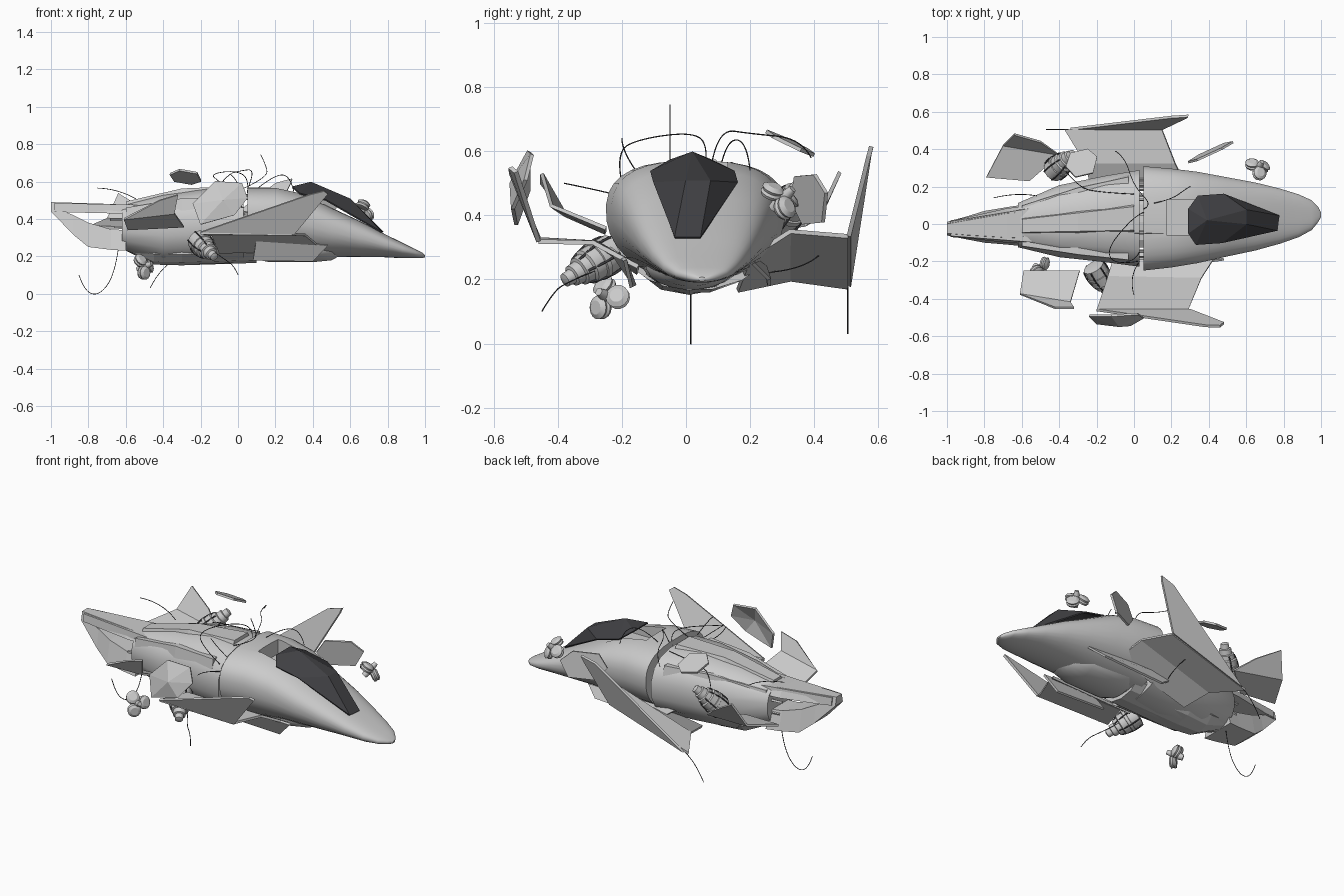
import bpy, bmesh, math, random
from mathutils import Vector

if "Cube" in bpy.data.objects:
    bpy.data.objects.remove(bpy.data.objects["Cube"])

random.seed(4)
dark = bpy.data.materials.new("dark_glass")
dark.diffuse_color = (0.05, 0.05, 0.055, 1)
dark.use_nodes = True
dark.node_tree.nodes["Principled BSDF"].inputs["Base Color"].default_value = dark.diffuse_color


def make(name, verts, faces, smooth=None, thick=0, mat=None):
    me = bpy.data.meshes.new(name)
    me.from_pydata([tuple(v) for v in verts], [], faces)
    bm = bmesh.new()
    bm.from_mesh(me)
    bmesh.ops.recalc_face_normals(bm, faces=bm.faces)
    bm.to_mesh(me)
    bm.free()
    ob = bpy.data.objects.new(name, me)
    bpy.context.collection.objects.link(ob)
    if thick:
        mod = ob.modifiers.new("thickness", 'SOLIDIFY')
        mod.thickness, mod.offset = thick, 0
    if mat:
        me.materials.append(mat)
    if smooth:
        bpy.context.view_layer.objects.active = ob
        ob.select_set(True)
        bpy.ops.object.shade_smooth_by_angle(angle=math.radians(smooth))
        ob.select_set(False)
    return ob


def loft(name, rings, **kw):
    n = len(rings[0])
    faces = [[k*n + i, k*n + (i+1) % n, (k+1)*n + (i+1) % n, (k+1)*n + i]
             for k in range(len(rings)-1) for i in range(n)]
    faces += [list(range(n)), [(len(rings)-1)*n + i for i in range(n)]]
    return make(name, [v for r in rings for v in r], faces, **kw)


def ring(x, top, bot, cy, hw, n=32, e=2.7, mid=0.57):
    # rounded hull section, widest at a fraction "mid" of its height
    zm, pts = bot + (top-bot)*mid, []
    for i in range(n):
        a = 2*math.pi*(i+0.5)/n
        c, s = math.cos(a), math.sin(a)
        p = 2/(e if s > 0 else 2)
        h = (top-zm) if s > 0 else (zm-bot)
        pts.append((x, cy + hw*math.copysign(abs(c)**p, c), zm + h*math.copysign(abs(s)**p, s)))
    return pts


def slab(x, cy, hw, lo, hi):
    return [(x, cy-hw, lo), (x, cy+hw, lo), (x, cy+hw*.7, hi), (x, cy-hw*.7, hi)]


def box(name, c, size, rot=(0, 0, 0)):
    bpy.ops.mesh.primitive_cube_add(size=1, location=c, rotation=rot)
    ob = bpy.context.object
    ob.name, ob.scale = name, size
    return ob


def lathe(name, profile, loc, direction, n=20):
    q = Vector(direction).to_track_quat('Z', 'Y')
    return loft(name, [[Vector(loc) + q @ Vector((r*math.cos(6.28319*i/n), r*math.sin(6.28319*i/n), h))
                        for i in range(n)] for r, h in profile], smooth=30)


def wire(name, pts, r=0.002):
    cu = bpy.data.curves.new(name, 'CURVE')
    cu.dimensions, cu.bevel_depth, cu.bevel_resolution = '3D', r, 1
    sp = cu.splines.new('NURBS')
    sp.points.add(len(pts)-1)
    for p, co in zip(sp.points, pts):
        p.co = (*co, 1)
    sp.use_endpoint_u, sp.order_u, sp.resolution_u = True, 3, 8
    cu.materials.append(dark)
    bpy.context.collection.objects.link(bpy.data.objects.new(name, cu))


# Forward hull with cockpit recess
front = [(.05, .57, .19, .03, .28), (.2, .57, .19, .032, .265), (.34, .54, .19, .035, .245),
         (.5, .46, .195, .038, .212), (.65, .39, .195, .04, .182), (.78, .322, .195, .042, .148),
         (.88, .272, .19, .044, .115), (.95, .238, .19, .047, .08), (.985, .22, .19, .05, .04), (1, .207, .195, .05, .012)]
hull = loft("forward_hull", [ring(*s) for s in front], smooth=40)
cut = box("cockpit_cutter", (.33, .035, .58), (.31, .19, .2))
cut.hide_render = True
bpy.context.view_layer.update()
b = hull.modifiers.new("cockpit", 'BOOLEAN')
b.object, b.operation = cut, 'DIFFERENCE'
bpy.ops.object.select_all(action='DESELECT')
bpy.context.view_layer.objects.active = hull
bpy.ops.object.modifier_move_to_index(modifier="cockpit", index=0)
bpy.ops.object.modifier_apply(modifier="cockpit")
bpy.data.objects.remove(cut)

# Faceted canopy
cv = [(.39, .02, .595), (.29, -.05, .57), (.33, -.11, .535), (.47, -.1, .5), (.765, -.035, .33), (.775, .045, .33),
      (.48, .16, .5), (.34, .15, .535), (.29, .08, .57), (.6, .0, .505), (.6, .075, .505)]
make("canopy", cv, [(0, 1, 2), (0, 2, 3, 9), (9, 3, 4), (9, 4, 5, 10), (10, 5, 6), (0, 10, 6, 7), (0, 7, 8),
                    (0, 8, 1), (0, 9, 10)], thick=.008, mat=dark)

# Belly fairing and faceted aft hull
loft("belly_pod", [ring(x, .3, z, .015, w, 20) for x, z, w in
                   ((.11, .18, .12), (.16, .17, .15), (.4, .168, .14), (.5, .178, .11), (.54, .2, .06))], smooth=40)
aft = [(.03, .555, .165, .03, .262), (-.15, .565, .155, .027, .235), (-.4, .53, .16, .015, .195), (-.62, .475, .235, -.006, .12)]
loft("aft_hull", [ring(*s, n=16, mid=.5) for s in aft], smooth=30)
loft("aft_belly", [ring(x, .3, z, .01, w, 10) for x, z, w in ((.1, .165, .14), (-.3, .152, .15), (-.45, .156, .12), (-.6, .23, .06))])

# Raised spine panels and side fairings
loft("spine_ridge", [slab(x, y, w, z-.04, z+.018) for x, y, w, z in ((.0, .03, .09, .557), (-.3, .01, .07, .545), (-.6, -.01, .05, .475))])
for s in (-1, 1):
    loft("shoulder_fairing", [slab(x, c + s*o, w, z-.05, z+.015) for x, c, o, w, z in
         ((-.03, .03, .19, .045, .5), (-.3, .015, .15, .04, .495), (-.6, -.01, .09, .025, .445))])
    loft("tail_boom_rail", [slab(x, c + s*o, .02, z-.03, z+.015) for x, c, o, z in
         ((-.52, -.005, .08, .46), (-.98, -.025, .025, .47))])

# Open triangular tail frame
loft("tail_upper", [slab(x, c, w, lo, hi) for x, c, w, lo, hi in
     ((-.58, -.005, .1, .43, .475), (-.68, -.008, .092, .43, .48), (-.9, -.02, .055, .435, .487), (-1, -.025, .036, .44, .49))])
loft("tail_lower", [slab(x, c, w, lo, hi) for x, c, w, lo, hi in
     ((-.6, -.008, .11, .23, .34), (-.68, -.01, .1, .235, .345), (-.8, -.015, .085, .25, .38),
      (-.88, -.02, .065, .315, .42), (-1, -.025, .036, .44, .47))])

# Wings and upswept winglets: (outer rear, outer front, mid front, mid rear, inner rear, inner front)
make("left_wing", [(-.37, .505, .175), (.15, .505, .335), (.22, .325, .35), (-.26, .325, .2), (-.22, .16, .165), (.28, .2, .27)],
     [(0, 1, 2, 3), (3, 2, 5, 4)], thick=.014)
make("left_winglet", [(-.34, .508, .178), (.15, .508, .335), (.28, .57, .585), (.29, .578, .615), (.2, .572, .59)],
     [(0, 1, 2, 3, 4)], thick=.014)
make("right_wing", [(-.2, -.46, .325), (.29, -.46, .318), (.36, -.29, .315), (-.14, -.28, .315), (-.1, -.15, .22), (.45, -.15, .24)],
     [(0, 1, 2, 3), (3, 2, 5, 4)], thick=.014)
make("right_winglet", [(-.2, -.46, .33), (.3, -.46, .318), (.48, -.53, .535), (.46, -.548, .55), (.38, -.545, .53)],
     [(0, 1, 2, 3, 4)], thick=.014)
make("left_sponson", [(-.1, .24, .26), (.5, .21, .25), (.42, .26, .2), (.02, .26, .18)], [(0, 1, 2, 3)], thick=.012)
make("right_sponson", [(.08, -.16, .18), (.4, -.17, .175), (.48, -.19, .26), (.1, -.24, .3)], [(0, 1, 2, 3)], thick=.012)

# Tail fins
make("right_tail_fin", [(-.59, -.25, .345), (-.29, -.25, .36), (-.34, -.42, .43), (-.61, -.375, .4), (-.32, -.45, .53), (-.42, -.45, .5)],
     [(0, 1, 2, 3), (3, 2, 4, 5)], thick=.012)
make("left_tail_fin", [(-.79, .25, .36), (-.56, .23, .35), (-.4, .37, .37), (-.7, .42, .4), (-.5, .44, .45), (-.64, .48, .535)],
     [(0, 1, 2, 3), (3, 2, 4, 5)], thick=.012)

# Drifting hull panels
make("folded_panel", [(-.24, -.49, .48), (-.12, -.49, .6), (.02, -.48, .59), (.05, -.5, .51), (-.02, -.54, .42), (-.2, -.53, .37),
                      (-.08, -.545, .5)], [(0, 1, 6), (1, 2, 6), (2, 3, 6), (3, 4, 6), (4, 5, 6), (5, 0, 6)], thick=.012)


def hex_panel(name, c, u, v):
    c, u, v = Vector(c), Vector(u), Vector(v)
    make(name, [c + u*a + v*d for a, d in ((-1, 0), (-.6, 1), (.5, 1), (1, .2), (.6, -1), (-.5, -1))], [range(6)], thick=.012)


hex_panel("side_panel", (.41, .385, .45), (.12, .055, .005), (.0, -.01, .075))
hex_panel("small_top_panel", (-.28, .325, .625), (.085, .02, -.015), (-.01, .065, -.03))

# Detached engines with stepped casings and pipes
prof = [(.03, -.085), (.058, -.08), (.06, -.03), (.064, -.028), (.064, -.012), (.058, -.01), (.058, .025), (.048, .03),
        (.046, .055), (.036, .058), (.034, .085), (.024, .088), (.022, .115), (.008, .12)]
for nm, c, d in (("right_engine", (-.18, -.29, .25), (.45, -.75, -.45)), ("left_engine", (-.39, .32, .43), (.5, .45, .6))):
    lathe(nm, prof, c, d)
    q = Vector(d).to_track_quat('Z', 'Y')
    for i in range(6):
        a = i*math.pi/3
        o = [Vector(c) + q @ Vector((r*math.cos(a), r*math.sin(a), h)) for r, h in ((.06, -.08), (.072, -.02), (.045, .05))]
        wire(nm + "_pipe", o, .004)

# Three-lobed thruster clusters
for c, d in (((.665, .3, .45), (.3, .5, .5)), ((-.5, -.245, .145), (.7, -.5, .3))):
    q = Vector(d).to_track_quat('Z', 'Y')
    for i in range(3):
        a = i*2.0944
        p = Vector(c) + q @ Vector((.04*math.cos(a), .04*math.sin(a), 0))
        lathe("thruster_lobe", [(.015, -.022), (.033, -.018), (.037, -.008), (.032, 0), (.037, .01), (.022, .02)], p,
              q @ Vector((.4*math.cos(a), .4*math.sin(a), 1)), 14)
    lathe("thruster_hub", [(.016, -.045), (.022, 0), (.012, .05)], c, d, 12)

# Broken struts at the two hull seams
for i in range(16):
    a = random.uniform(0, 6.28)
    box("seam_strut", (.03, .03 + .215*math.cos(a), .375 + .15*math.sin(a)), (random.uniform(.06, .11), .014, .012), (a, random.uniform(-.3, .3), 0))
    if i < 9:
        box("tail_strut", (-.63, -.01 + .085*math.cos(a), .36 + .09*math.sin(a)), (random.uniform(.06, .12), .014, .012), (a, 0, .1))

# Loose cables
cables = [
    [(-.52, .15, .49), (-.62, .17, .56), (-.75, .14, .565)],
    [(-.64, .015, .24), (-.66, .015, .1), (-.74, .015, -.01), (-.82, .015, .01), (-.85, .015, .1)],
    [(.0, -.05, .55), (.16, -.05, .62), (.15, -.05, .69), (.12, -.05, .745)],
    [(-.35, .505, .175), (-.42, .505, .13), (-.47, .505, .03)],
    [(.02, -.2, .5), (-.1, -.22, .6), (-.15, -.14, .64), (-.02, .02, .66), (.06, .07, .62), (.05, .06, .54)],
    [(.05, .08, .56), (.1, .1, .67), (0, .2, .655), (-.05, .36, .64), (-.1, .39, .58)],
    [(.1, .11, .56), (.2, .13, .64), (.28, .19, .63), (.3, .2, .54)],
    [(-.15, -.25, .24), (-.08, -.38, .19), (-.02, -.42, .15), (0, -.45, .1)],
    [(.03, -.2, .46), (-.03, -.28, .48), (.0, -.38, .5)],
    [(-.05, .2, .22), (.03, .36, .22), (-.02, .42, .28)],
    [(.03, -.15, .53), (0, -.2, .6), (-.04, -.2, .64)],
    [(-.38, .3, .45), (-.3, .2, .52), (-.2, .17, .54), (0, .16, .56)]]
for c in cables:
    wire("loose_cable", c)
